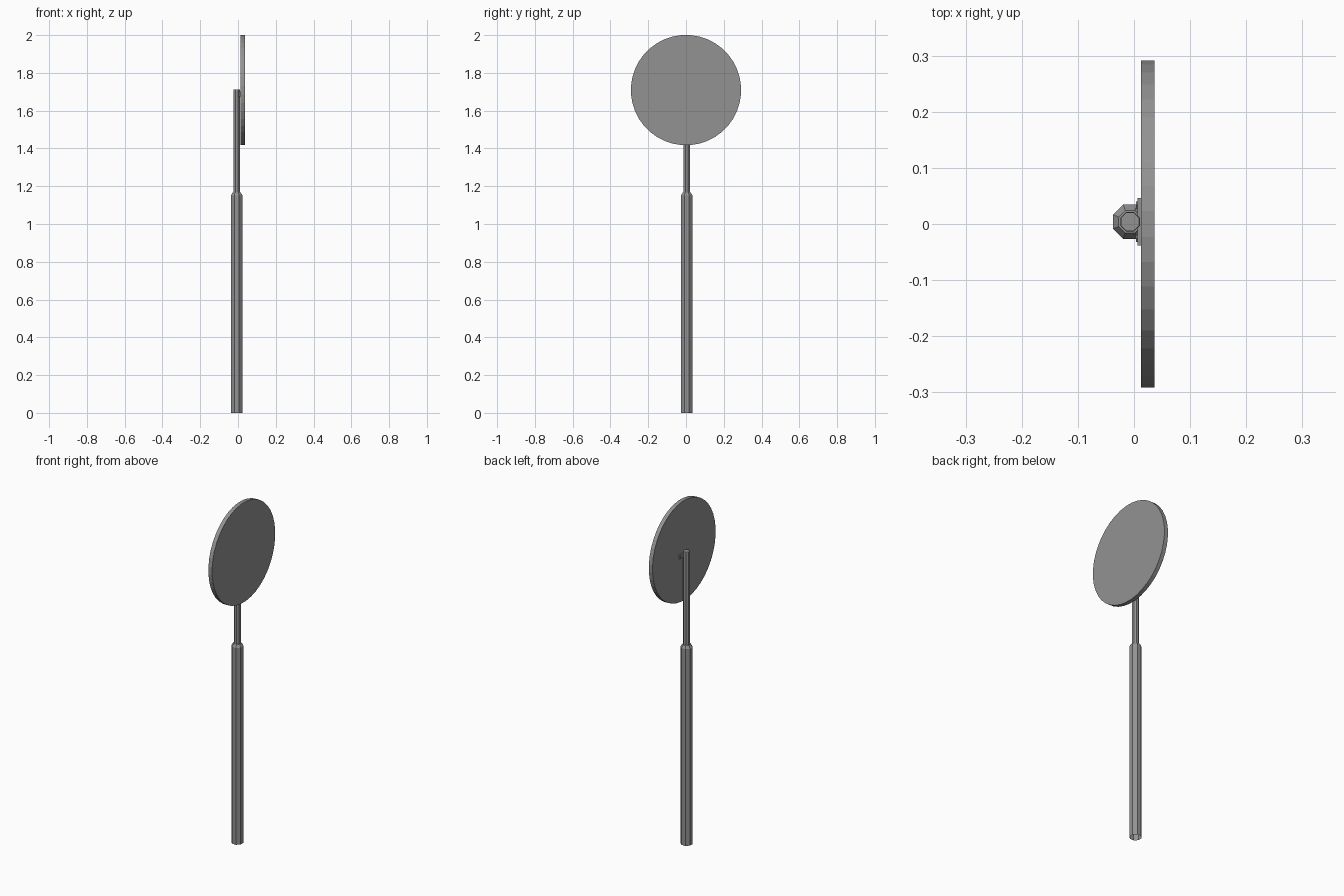
import bpy, bmesh
from math import cos, sin, pi

if "Cube" in bpy.data.objects:
    bpy.data.objects.remove(bpy.data.objects["Cube"])

PX, PY = -0.007, 0.004   # pole axis

# Dark grey paint
paint = bpy.data.materials.new("dark_grey")
paint.diffuse_color = (0.29, 0.29, 0.29, 1)
paint.use_nodes = True
paint.node_tree.nodes["Principled BSDF"].inputs["Base Color"].default_value = paint.diffuse_color


def finish(name, bm):
    me = bpy.data.meshes.new(name)
    bm.to_mesh(me)
    bm.free()
    me.materials.append(paint)
    ob = bpy.data.objects.new(name, me)
    bpy.context.collection.objects.link(ob)
    return ob


def lathe(name, profile, sides, place, open_start=False):
    """Stack of rings, capped at the ends; profile = (radius, height along axis)."""
    bm = bmesh.new()
    rings = []
    for r, h in profile:
        angles = [2 * pi * (i + 0.5) / sides for i in range(sides)]
        rings.append([bm.verts.new(place(r * cos(a), r * sin(a), h)) for a in angles])
    for lo, hi in zip(rings, rings[1:]):
        for i in range(sides):
            j = (i + 1) % sides
            bm.faces.new((lo[i], lo[j], hi[j], hi[i]))
    if not open_start:
        bm.faces.new(rings[0][::-1])
    bm.faces.new(rings[-1])
    return finish(name, bm)


def on_pole(u, v, h):
    return (PX + u, PY + v, h)


# Octagonal poles with chamfered shoulders, lower one a tube open at the foot
lathe("lower_pole", [(0.033, 0), (0.033, 1.152), (0.022, 1.168)], 8, on_pole, True)
lathe("upper_pole", [(0.0185, 1.16), (0.0185, 1.705), (0.0175, 1.712)], 8, on_pole, True)

# Round sign plate facing +x
lathe("sign_disc", [(0.292, 0.0125), (0.292, 0.0365)], 40,
      lambda u, v, h: (h, u, 1.709 + v))

# Clamp strap behind the plate, with a bolt on each side of the pole
bm = bmesh.new()
bmesh.ops.create_cube(bm, size=1)
for v in bm.verts:
    v.co = (0.0095 + v.co.x * 0.006, PY + v.co.y * 0.084, 1.688 + v.co.z * 0.026)
finish("clamp_strap", bm)
for side, label in ((-1, "front"), (1, "back")):
    lathe(label + "_clamp_bolt", [(0.007, 0.012), (0.007, 0.004)], 6,
          lambda u, v, h: (h, PY + side * 0.03 - u, 1.688 + v))
